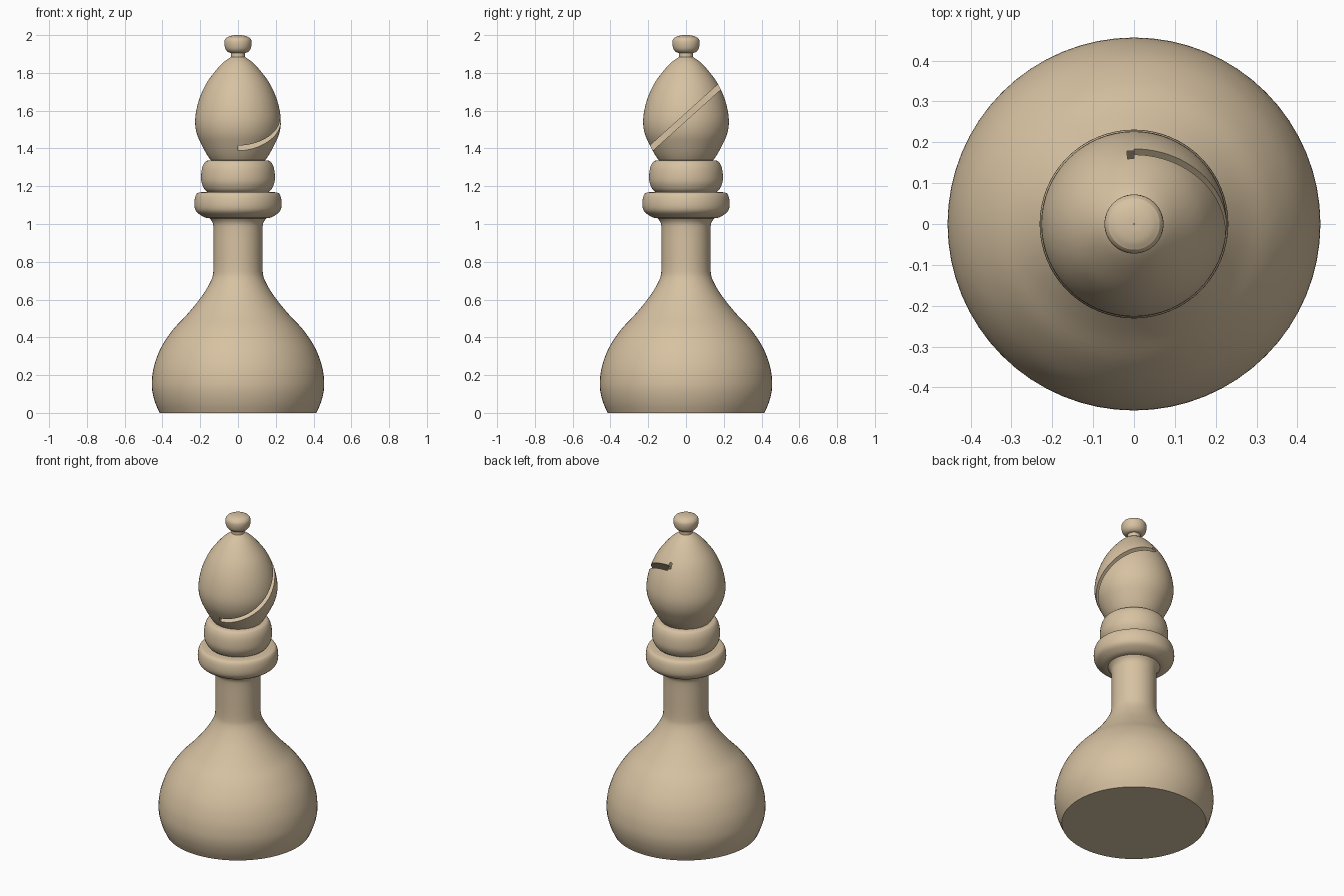
import bpy, math
from mathutils import Matrix, Vector

if "Cube" in bpy.data.objects:
    bpy.data.objects.remove(bpy.data.objects["Cube"])

SIDES = 64


def smooth_curve(pts, steps=4):
    """Catmull-Rom samples through (radius, height) points."""
    p = [Vector(q) for q in pts]
    p = [2 * p[0] - p[1]] + p + [2 * p[-1] - p[-2]]
    out = []
    for i in range(1, len(p) - 2):
        a, b, c, d = p[i - 1:i + 3]
        for s in range(steps):
            t = s / steps
            out.append(0.5 * (2 * b + (c - a) * t + (2 * a - 5 * b + 4 * c - d) * t ** 2
                              + (3 * b - a - 3 * c + d) * t ** 3))
    return out + [p[-2]]


def lathe(name, pts, cap_bottom=False, cap_top=False):
    prof = smooth_curve(pts)
    verts, faces = [], []
    for r, z in prof:
        for k in range(SIDES):
            a = 2 * math.pi * k / SIDES
            verts.append((r * math.cos(a), r * math.sin(a), z))
    for i in range(len(prof) - 1):
        for k in range(SIDES):
            n = (k + 1) % SIDES
            faces.append((i * SIDES + k, i * SIDES + n, (i + 1) * SIDES + n, (i + 1) * SIDES + k))
    if cap_bottom:
        faces.append(tuple(reversed(range(SIDES))))
    if cap_top:
        faces.append(tuple(range(len(verts) - SIDES, len(verts))))
    me = bpy.data.meshes.new(name)
    me.from_pydata(verts, [], faces)
    ob = bpy.data.objects.new(name, me)
    bpy.context.collection.objects.link(ob)
    me.materials.append(wood)
    return ob


def smooth(ob):
    bpy.ops.object.select_all(action='DESELECT')
    ob.select_set(True)
    bpy.context.view_layer.objects.active = ob
    bpy.ops.object.shade_smooth_by_angle(angle=math.radians(35))


wood = bpy.data.materials.new("pale_wood")
wood.diffuse_color = (0.68, 0.54, 0.36, 1)
wood.use_nodes = True
wood.node_tree.nodes["Principled BSDF"].inputs["Base Color"].default_value = wood.diffuse_color

# Bulbous base running up into the stem
base = lathe("base_and_stem", [
    (0.415, 0), (0.437, 0.05), (0.453, 0.11), (0.456, 0.17), (0.444, 0.25), (0.408, 0.345),
    (0.345, 0.44), (0.275, 0.515), (0.212, 0.59), (0.17, 0.65), (0.139, 0.71), (0.13, 0.76),
    (0.129, 0.88), (0.13, 0.98), (0.136, 1.01), (0.15, 1.03)], cap_bottom=True)

# Two stacked collars
lower = lathe("lower_collar", [
    (0.145, 1.03), (0.17, 1.033), (0.195, 1.045), (0.22, 1.065), (0.23, 1.09), (0.23, 1.125),
    (0.222, 1.155), (0.205, 1.167), (0.155, 1.17)])
upper = lathe("upper_collar", [
    (0.16, 1.168), (0.178, 1.185), (0.193, 1.22), (0.195, 1.26), (0.189, 1.3),
    (0.175, 1.328), (0.158, 1.336), (0.135, 1.338)])

# Egg-shaped head
head = lathe("head", [
    (0.143, 1.336), (0.166, 1.37), (0.193, 1.42), (0.217, 1.475), (0.227, 1.535), (0.221, 1.6),
    (0.202, 1.67), (0.17, 1.74), (0.128, 1.8), (0.08, 1.853), (0.036, 1.885)],
    cap_bottom=True, cap_top=True)

# Small knob on its neck
neck = lathe("knob_neck", [(0.037, 1.88), (0.037, 1.907)])
knob = lathe("knob", [
    (0.036, 1.905), (0.052, 1.91), (0.066, 1.926), (0.072, 1.95), (0.071, 1.972),
    (0.063, 1.985)])
knob_top = lathe("knob_top", [(0.063, 1.985), (0.045, 1.994), (0.022, 1.999), (0.001, 2.0)])

# Slanted slot cut into the right half of the head
bpy.ops.mesh.primitive_cube_add(size=1)
cutter = bpy.context.object
cutter.name = "slot_cutter"
cutter.data.transform(Matrix.Translation((0, 0, 1.567)) @ Matrix.Rotation(math.radians(42), 4, 'X')
                      @ Matrix.Translation((0.25, 0, 0)) @ Matrix.Diagonal((0.5, 0.9, 0.03, 1)))
cutter.data.materials.append(wood)
cutter.hide_render = True
mod = head.modifiers.new("slot", 'BOOLEAN')
mod.operation = 'DIFFERENCE'
mod.solver = 'EXACT'
mod.object = cutter
bpy.context.view_layer.objects.active = head
bpy.ops.object.modifier_apply(modifier="slot")
bpy.data.objects.remove(cutter)

for part in (base, lower, upper, head, neck, knob, knob_top):
    smooth(part)
